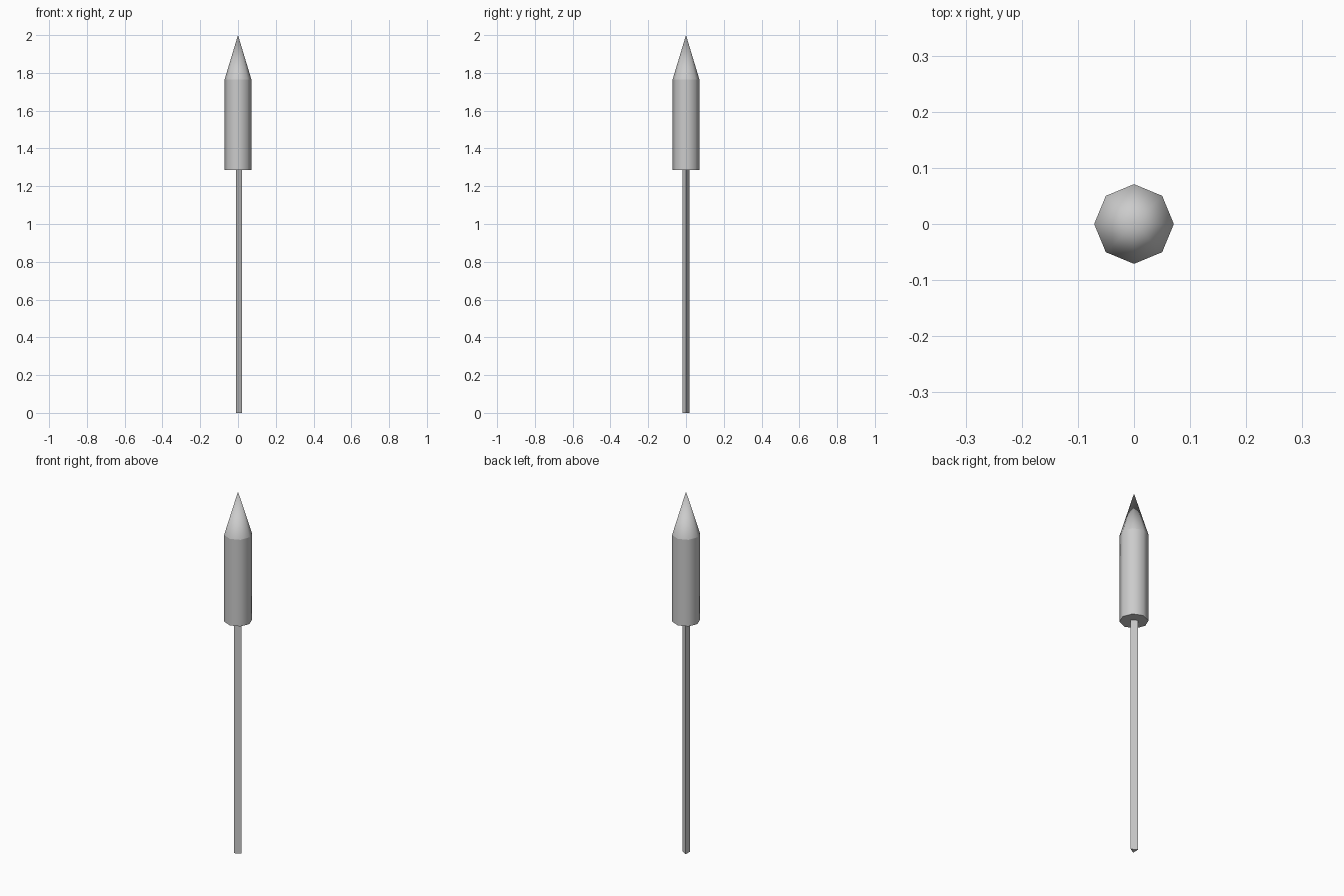
import bpy
import math

if "Cube" in bpy.data.objects:
    bpy.data.objects.remove(bpy.data.objects["Cube"])


def tapered(name, sides, r_bottom, r_top, z0, z1):
    """Upright prism or cone with its first corner on +x."""
    bpy.ops.mesh.primitive_cone_add(
        vertices=sides, radius1=r_bottom, radius2=r_top, depth=z1 - z0)
    obj = bpy.context.object
    obj.name = name
    # Bake the turn and height into the mesh
    obj.rotation_euler.z = -math.pi / 2
    obj.location.z = (z0 + z1) / 2
    bpy.ops.object.transform_apply(location=True, rotation=True, scale=True)
    bpy.ops.object.shade_smooth_by_angle(angle=math.radians(50))
    return obj


# Three-sided guide stick
tapered("stick", 3, 0.0214, 0.0214, 0.0, 1.29)

# Eight-sided tube
tapered("tube", 8, 0.071, 0.071, 1.285, 1.765)

# Pointed nose cone
tapered("nose_cone", 8, 0.071, 0.0, 1.765, 2.0)
